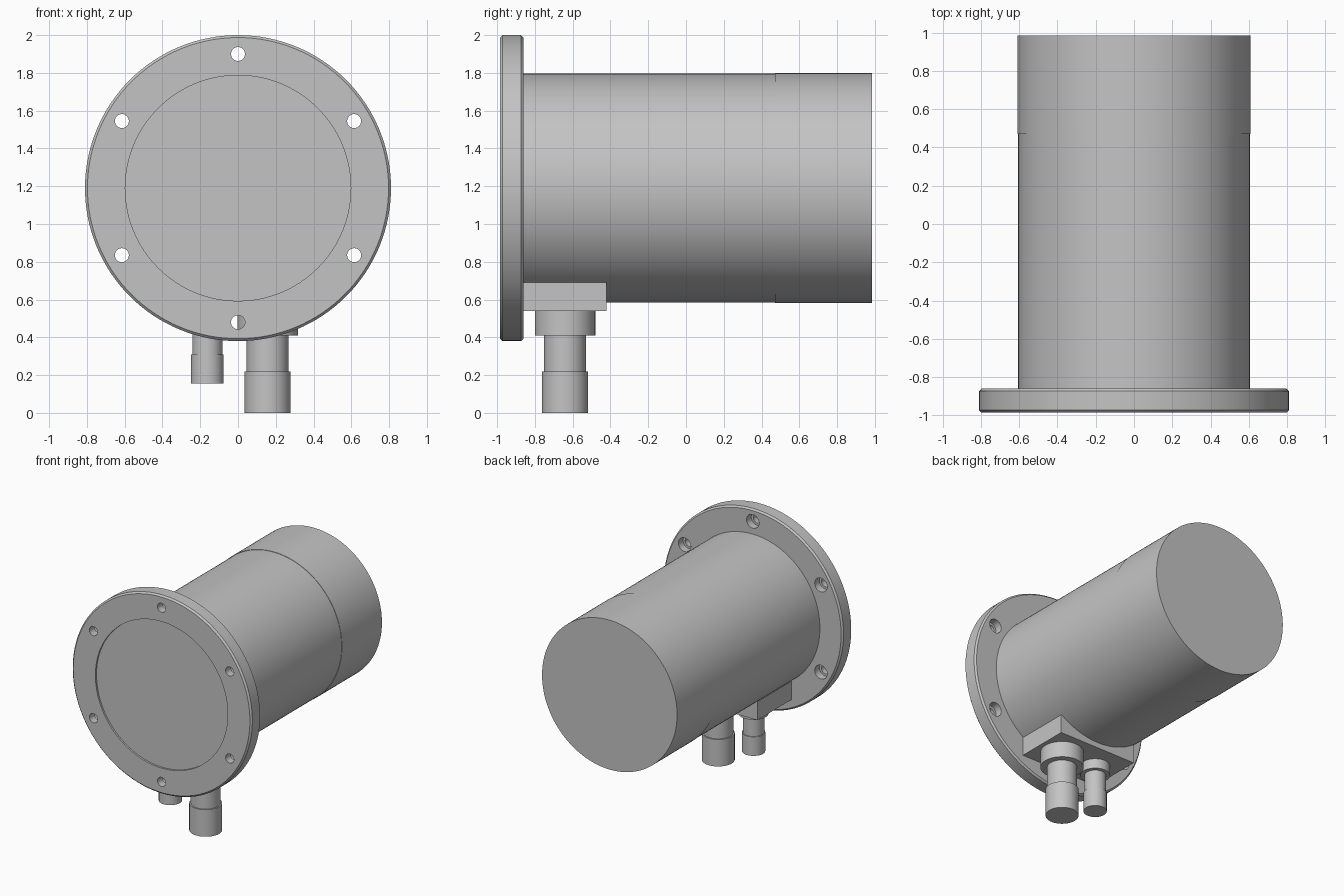
import bpy, bmesh, math
from mathutils import Matrix

cube = bpy.data.objects.get("Cube")
if cube:
    bpy.data.objects.remove(cube)

AXIS_Z = 1.19    # height of the barrel axis
FRONT, BACK = -0.985, 0.985
FLANGE_BACK = -0.86

grey = bpy.data.materials.new("housing_grey")
grey.use_nodes = True
grey.diffuse_color = (0.55, 0.55, 0.55, 1)
grey.node_tree.nodes["Principled BSDF"].inputs["Base Color"].default_value = grey.diffuse_color


def add_lathe(bm, profile, matrix, segments):
    """Revolve (radius, height) points around z, cap both ends and place."""
    rings = []
    for radius, height in profile:
        angles = [math.tau * i / segments for i in range(segments)]
        rings.append([bm.verts.new(matrix @ Matrix.Translation(
            (radius * math.cos(a), radius * math.sin(a), height)).translation) for a in angles])
    for low, high in zip(rings, rings[1:]):
        for i in range(segments):
            j = (i + 1) % segments
            bm.faces.new((low[i], low[j], high[j], high[i]))
    bm.faces.new(rings[0][::-1])
    bm.faces.new(rings[-1])


def make_object(name, bm):
    bmesh.ops.recalc_face_normals(bm, faces=bm.faces)
    mesh = bpy.data.meshes.new(name)
    bm.to_mesh(mesh)
    bm.free()
    mesh.materials.append(grey)
    obj = bpy.data.objects.new(name, mesh)
    bpy.context.collection.objects.link(obj)
    return obj


def smooth(obj):
    bpy.ops.object.select_all(action='DESELECT')
    obj.select_set(True)
    bpy.context.view_layer.objects.active = obj
    bpy.ops.object.shade_smooth_by_angle(angle=math.radians(25))


def lathe(name, profile, matrix, segments=64):
    bm = bmesh.new()
    add_lathe(bm, profile, matrix, segments)
    return make_object(name, bm)


# Local z runs along +y, centred on the barrel axis
along_y = Matrix.Translation((0, 0, AXIS_Z)) @ Matrix.Rotation(-math.pi / 2, 4, 'X')

# Mounting flange with chamfered rims and a shallow front recess
rim, bevel, window = 0.81, 0.013, 0.597
flange = lathe("flange", [
    (window, FRONT + 0.015), (window, FRONT), (rim - bevel, FRONT),
    (rim, FRONT + bevel), (rim, FLANGE_BACK - bevel),
    (rim - bevel, FLANGE_BACK), (0.55, FLANGE_BACK)], along_y, 128)

# Six bolt holes, counterbored from the back
bm = bmesh.new()
for k in range(6):
    turn = Matrix.Rotation(k * math.pi / 3, 4, 'Z') @ Matrix.Translation((0, 0.71, 0))
    add_lathe(bm, [(0.037, FRONT - 0.1), (0.037, -0.92), (0.056, -0.92),
                   (0.056, FLANGE_BACK + 0.1)], along_y @ turn, 32)
cutter = make_object("bolt_hole_cutter", bm)
cutter.hide_render = True
cut = flange.modifiers.new("bolt_holes", 'BOOLEAN')
cut.operation, cut.solver, cut.object = 'DIFFERENCE', 'EXACT', cutter
bpy.context.view_layer.objects.active = flange
bpy.ops.object.modifier_apply(modifier=cut.name)
bpy.data.objects.remove(cutter)
smooth(flange)

# Barrel, with a barely wider rear cover
smooth(lathe("barrel", [(0.606, FLANGE_BACK - 0.03), (0.606, 0.5)], along_y, 128))
smooth(lathe("rear_cover", [(0.609, 0.47), (0.609, BACK)], along_y, 128))

# Connector block under the barrel
bm = bmesh.new()
bmesh.ops.create_cube(bm, size=1, matrix=Matrix.Translation((0, -0.645, 0.615))
                      @ Matrix.Diagonal((0.70, 0.45, 0.15, 1)))
make_object("connector_block", bm)


# Cable connectors: collar, neck and plug
def connector(name, x, collar, collar_z, neck, plug, plug_z, end_z):
    smooth(lathe(name, [(collar, 0.56), (collar, collar_z), (neck, collar_z),
                        (neck, plug_z), (plug, plug_z), (plug, end_z)],
                 Matrix.Translation((x, -0.64, 0))))


connector("large_connector", 0.157, 0.16, 0.41, 0.111, 0.122, 0.22, 0)
connector("small_connector", -0.162, 0.11, 0.46, 0.08, 0.086, 0.31, 0.155)
